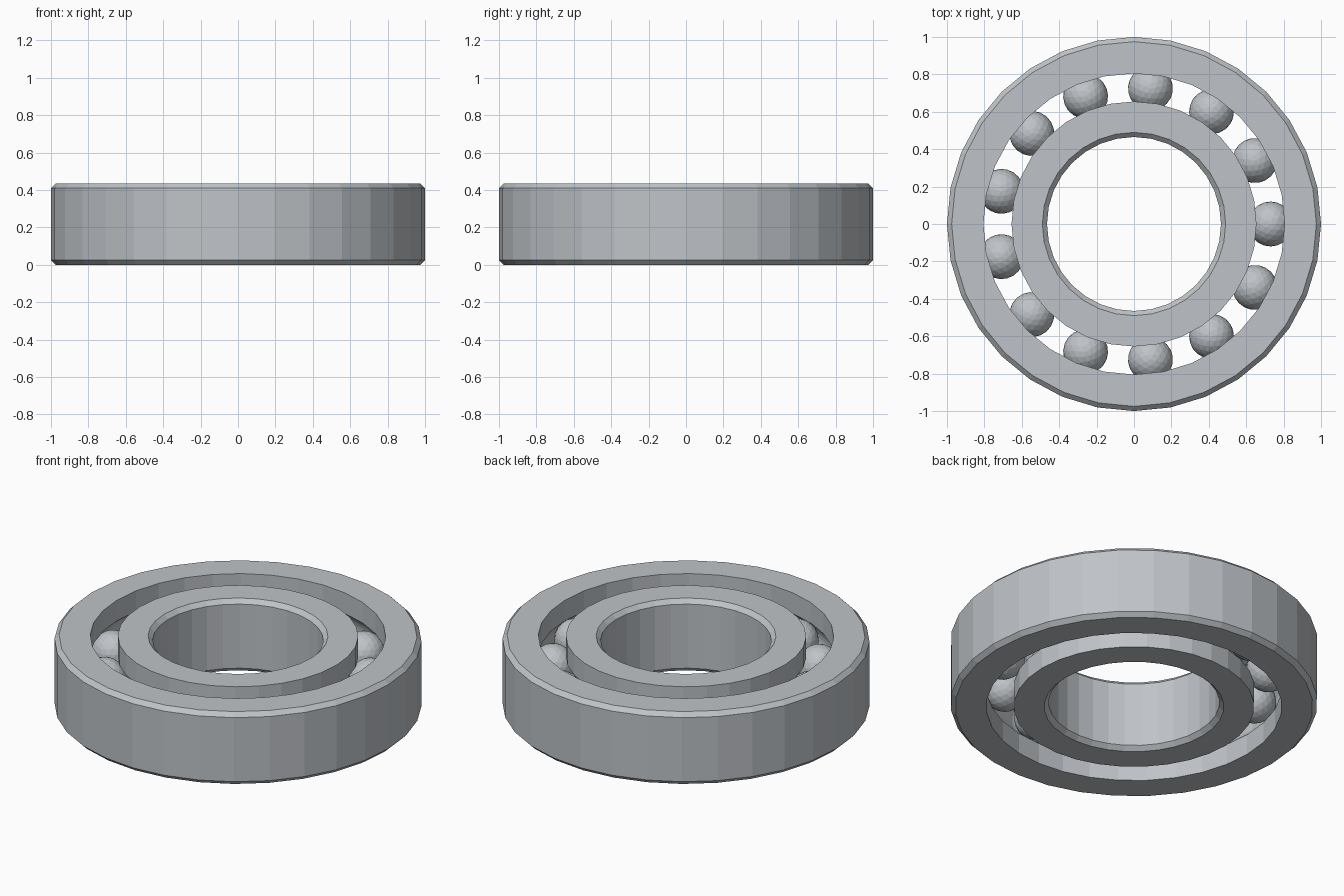
import bpy, bmesh, math
from mathutils import Matrix

cube = bpy.data.objects.get("Cube")
if cube:
    bpy.data.objects.remove(cube, do_unlink=True)

HEIGHT = 0.435
MID = HEIGHT / 2
CHAMFER = 0.025
BALLS = 13
PITCH = 0.73       # radius of the ball circle
BALL_R = 0.12
SIDES = 32

steel = bpy.data.materials.new("steel grey")
steel.use_nodes = True
colour = (0.52, 0.55, 0.58, 1)
steel.diffuse_color = colour
steel.node_tree.nodes["Principled BSDF"].inputs["Base Color"].default_value = colour


def finish(name, bm):
    mesh = bpy.data.meshes.new(name)
    bm.to_mesh(mesh)
    bm.free()
    mesh.materials.append(steel)
    obj = bpy.data.objects.new(name, mesh)
    bpy.context.collection.objects.link(obj)
    return obj


def ring(name, plain_r, race_r):
    """Revolve a section: chamfered plain side, grooved race side."""
    face_r = plain_r + math.copysign(CHAMFER, race_r - plain_r)
    side = math.copysign(1, race_r - PITCH)
    half = math.acos(abs(race_r - PITCH) / BALL_R)
    section = [(race_r, 0), (face_r, 0), (plain_r, CHAMFER),
               (plain_r, HEIGHT - CHAMFER), (face_r, HEIGHT), (race_r, HEIGHT)]
    # Ball groove, from top to bottom
    steps = 8
    for i in range(steps + 1):
        a = half - 2 * half * i / steps
        section.append((PITCH + side * BALL_R * math.cos(a), MID + BALL_R * math.sin(a)))
    bm = bmesh.new()
    loops = []
    for s in range(SIDES):
        t = math.tau * s / SIDES
        loops.append([bm.verts.new((r * math.cos(t), r * math.sin(t), z)) for r, z in section])
    n = len(section)
    for s in range(SIDES):
        a, b = loops[s], loops[(s + 1) % SIDES]
        for i in range(n):
            j = (i + 1) % n
            bm.faces.new((a[i], b[i], b[j], a[j]))
    bmesh.ops.recalc_face_normals(bm, faces=bm.faces)
    return finish(name, bm)


# Races
ring("outer_ring", 1.0, 0.805)
ring("inner_ring", 0.465, 0.655)

# Balls
for k in range(BALLS):
    bm = bmesh.new()
    bmesh.ops.create_icosphere(bm, subdivisions=3, radius=BALL_R)
    ball = finish(f"ball_{k + 1}", bm)
    ball.matrix_world = (Matrix.Rotation(math.tau * k / BALLS, 4, "Z")
                         @ Matrix.Translation((PITCH, 0, MID)))
